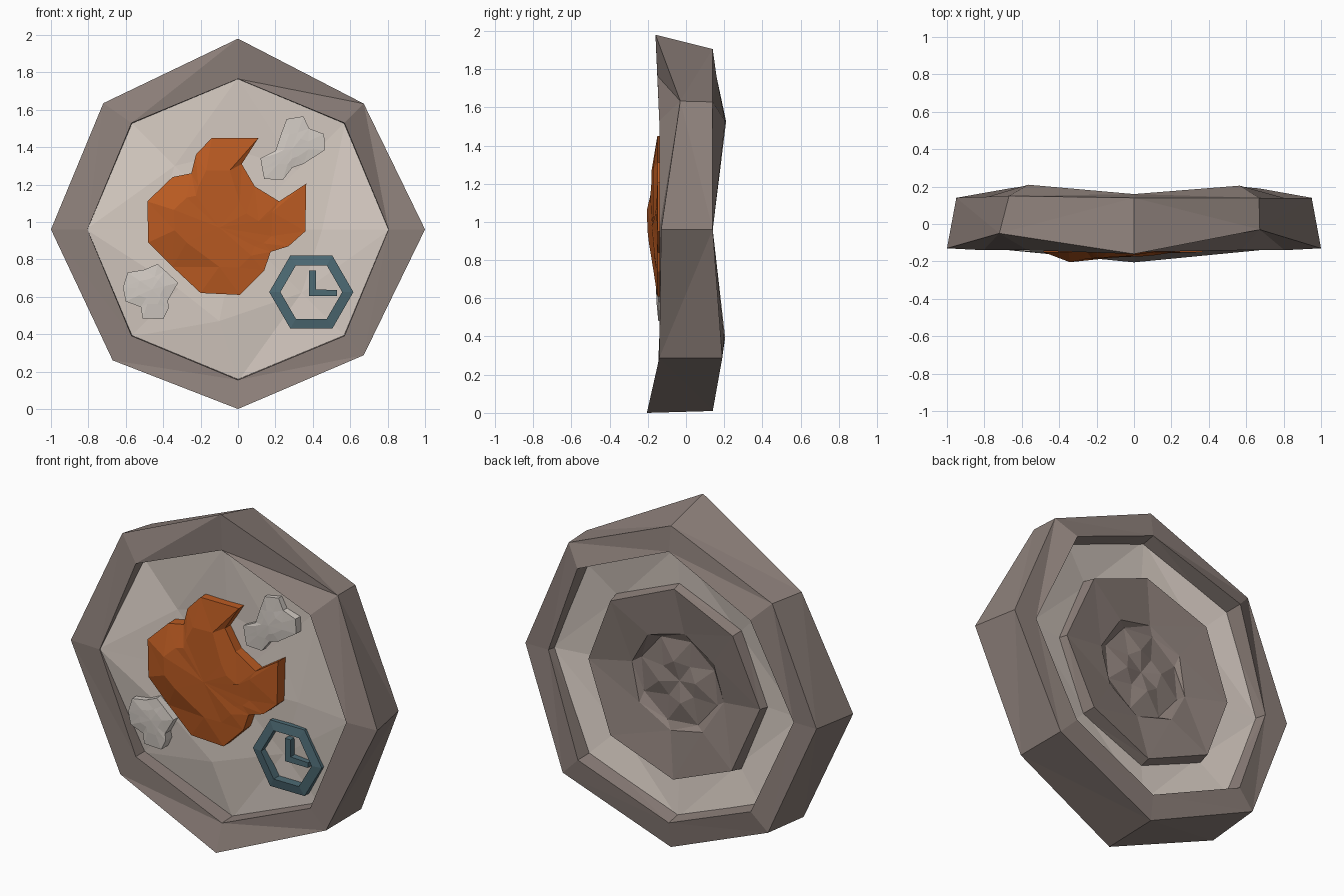
import bpy, bmesh, math, random

if "Cube" in bpy.data.objects:
    bpy.data.objects.remove(bpy.data.objects["Cube"])

random.seed(4)
CZ = 0.96  # height of the disc centre


def material(name, rgb):
    m = bpy.data.materials.new(name)
    m.diffuse_color = (*rgb, 1)
    m.use_nodes = True
    m.node_tree.nodes["Principled BSDF"].inputs["Base Color"].default_value = m.diffuse_color
    return m


STONE = material("brown grey stone", (0.26, 0.21, 0.19))
PALE = material("pale stone", (0.70, 0.62, 0.56))
CHIP = material("light grey patch", (0.64, 0.59, 0.545))
ORANGE = material("burnt orange", (0.50, 0.105, 0.016))
TEAL = material("dark teal", (0.075, 0.145, 0.175))


def finish(name, bm, mat):
    bmesh.ops.triangulate(bm, faces=bm.faces[:])
    bmesh.ops.recalc_face_normals(bm, faces=bm.faces[:])
    me = bpy.data.meshes.new(name)
    bm.to_mesh(me)
    bm.free()
    me.materials.append(mat)
    ob = bpy.data.objects.new(name, me)
    bpy.context.collection.objects.link(ob)
    return ob


def ring(r, y, n=8, cx=0, cz=CZ, turn=0):
    """Polygon ring facing the front; r and y may be per-corner lists."""
    rs = r if isinstance(r, list) else [r] * n
    ys = y if isinstance(y, list) else [y] * n
    out = []
    for k in range(n):
        a = 2 * math.pi * k / n + turn
        out.append((cx + rs[k] * math.cos(a), ys[k], cz + rs[k] * math.sin(a)))
    return out


def loft(name, rings, mat, closed=False, caps=(None, None)):
    """Skin rings together; either loop round or close the ends on centre points."""
    bm = bmesh.new()
    vs = [[bm.verts.new(p) for p in r] for r in rings]
    n = len(vs[0])
    for a, b in list(zip(vs, vs[1:])) + ([(vs[-1], vs[0])] if closed else []):
        for i in range(n):
            j = (i + 1) % n
            bm.faces.new((a[i], a[j], b[j], b[i]))
    for r, c in ((vs[0], caps[0]), (vs[-1], caps[1])):
        if c:
            v = bm.verts.new(c)
            for i in range(n):
                bm.faces.new((r[i], r[(i + 1) % n], v))
    return finish(name, bm, mat)


def patch(name, pts, y_back, y_edge, peak, mat, centre, hub, slope, jitter, s=0.5):
    """Thick flat splash; its faceted front rises to the peak (x, y, z)."""
    def height(x, z):
        y = peak[1] + slope * math.hypot(x - peak[0], z - peak[2])
        return min(y, y_edge) + random.uniform(-jitter, jitter)

    bm = bmesh.new()
    back = [bm.verts.new((x, y_back, z)) for x, z in pts]
    edge = [bm.verts.new((x, y_edge, z)) for x, z in pts]
    mid = []
    for x, z in pts:
        cx, cz = centre(x, z)
        mx, mz = cx + (x - cx) * s, cz + (z - cz) * s
        mid.append(bm.verts.new((mx, height(mx, mz), mz)))
    top = bm.verts.new((hub[0], height(*hub), hub[1]))
    for i in range(len(pts)):
        j = (i + 1) % len(pts)
        bm.faces.new((back[i], back[j], edge[j], edge[i]))
        bm.faces.new((edge[i], edge[j], mid[j], mid[i]))
        bm.faces.new((mid[i], mid[j], top))
    bm.faces.new(back[::-1])
    return finish(name, bm, mat)


# Heavy octagonal rim; corners run right, upper right, top, upper left, ...
outer = ring([1, 0.951, 1.02, 0.987, 1, 0.969, 0.96, 0.951],
             [-0.13, -0.03, -0.16, -0.05, -0.13, -0.14, -0.205, -0.14])
outer[3] = (-0.72, -0.05, 1.635)
outer[5] = (-0.67, -0.14, 0.26)
loft("stone_rim", [
    ring(0.80, -0.03),
    ring(0.805, [-0.14, -0.14, -0.15, -0.14, -0.14, -0.14, -0.15, -0.14]),
    outer,
    ring([0.95, 0.945, 0.945, 0.945, 0.95, 0.945, 0.95, 0.95],
         [0.14, 0.14, 0.14, 0.15, 0.14, 0.19, 0.14, 0.19]),
    ring(0.80, [0.14, 0.205, 0.16, 0.21, 0.14, 0.205, 0.16, 0.20]),
    ring(0.78, 0.06),
], STONE, closed=True)

# Pale slab filling the rim, uneven on the front and plain on the back
front = ring([0.45, 0.45, 0.42, 0.48, 0.45, 0.45, 0.49, 0.48],
             [-0.08, -0.08, -0.10, -0.08, -0.10, -0.10, -0.10, -0.06])
front[6] = (-0.10, -0.10, 0.47)
loft("pale_slab", [
    front,
    ring(0.812, [-0.12, -0.07, -0.13, -0.06, -0.135, -0.06, -0.05, -0.06]),
    ring(0.80, [0.10, 0.12, 0.08, 0.11, 0.08, 0.11, 0.08, 0.11]),
    ring(0.55, 0.06),
], PALE, caps=((0, -0.10, CZ), (0, 0.04, CZ)))

# Dished plate on the back with a twisted hollow in its middle
loft("back_plate", [
    ring(0.58, 0.05),
    ring(0.56, [0.11, 0.14, 0.11, 0.13, 0.11, 0.14, 0.12, 0.14]),
    ring(0.30, [0.08, 0.10, 0.08, 0.09, 0.07, 0.10, 0.08, 0.09], turn=0.15),
    ring(0.26, 0.06, turn=0.3),
    ring(0.12, [0.07, 0.085, 0.06, 0.085, 0.07, 0.085, 0.06, 0.085], turn=0.6),
], STONE, caps=((0, 0.045, CZ), (0, 0.06, CZ)))


# Large orange splash; inner corners lean to a local centre for each lobe
def splash_centre(x, z):
    if z > 1.4:
        return (-.2, 1.1)
    return (-.2, 1.02) if x < -.2 else (0, .9)


splash = [(-.14, 1.45), (.11, 1.45), (.02, 1.31), (.09, 1.19), (.22, 1.11), (.365, 1.205),
          (.36, .95), (.27, .87), (.175, .84), (.14, .74), (.01, .61), (-.2, .62),
          (-.35, .76), (-.48, .89), (-.485, 1.11), (-.35, 1.24), (-.25, 1.26), (-.225, 1.36)]
patch("orange_splash", splash, -0.06, -0.15, (-.32, -.205, 1.03), ORANGE,
      splash_centre, (-.1, .97), 0.10, 0.006)

# Two light patches
upper = [(.13, 1.28), (.12, 1.34), (.2, 1.38), (.23, 1.47), (.26, 1.55), (.35, 1.565),
         (.38, 1.5), (.46, 1.47), (.465, 1.385), (.35, 1.31), (.29, 1.29), (.24, 1.225), (.14, 1.23)]
lower = [(-.43, .775), (-.5, .745), (-.59, .73), (-.615, .65), (-.6, .575), (-.52, .545),
         (-.51, .485), (-.4, .48), (-.37, .54), (-.375, .58), (-.32, .675), (-.39, .74)]
patch("upper_patch", upper, -0.05, -0.122, (.29, -.132, 1.39), CHIP,
      lambda x, z: (.29, 1.39), (.29, 1.39), 0.05, 0.001)
patch("lower_patch", lower, -0.05, -0.145, (-.47, -.157, .63), CHIP,
      lambda x, z: (-.46, .64), (-.46, .64), 0.05, 0.001)

# Hexagonal teal dial frame
D = dict(n=6, cx=0.392, cz=0.625)
loft("dial_frame", [ring(0.225, -0.04, **D), ring(0.225, -0.10, **D),
                    ring(0.165, -0.11, **D), ring(0.165, -0.04, **D)], TEAL, closed=True)

# L-shaped dial hands
bm = bmesh.new()
hands = [(.38, .605), (.53, .605), (.53, .635), (.417, .64), (.417, .74), (.38, .74)]
face = bm.faces.new([bm.verts.new((x, -0.105, z)) for x, z in hands])
ext = bmesh.ops.extrude_face_region(bm, geom=[face], use_keep_orig=True)
bmesh.ops.translate(bm, vec=(0, 0.06, 0),
                    verts=[g for g in ext["geom"] if isinstance(g, bmesh.types.BMVert)])
finish("dial_hands", bm, TEAL)
